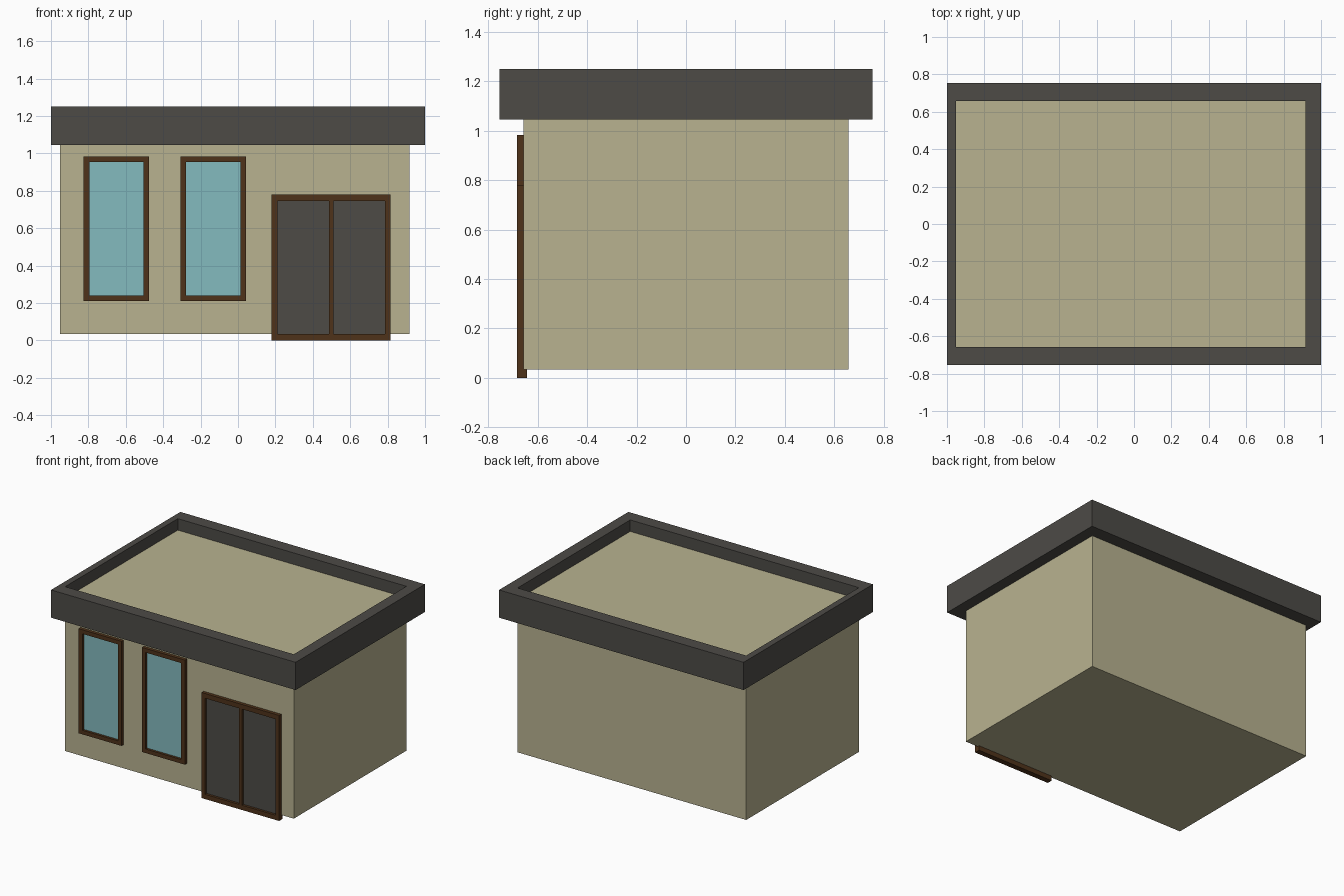
import bpy, bmesh

if "Cube" in bpy.data.objects:
    bpy.data.objects.remove(bpy.data.objects["Cube"])


def material(name, rgb):
    # sRGB 0-255 to linear
    m = bpy.data.materials.new(name)
    m.diffuse_color = [(c / 255) ** 2.2 for c in rgb] + [1]
    m.use_nodes = True
    m.node_tree.nodes["Principled BSDF"].inputs["Base Color"].default_value = m.diffuse_color
    return m


PLASTER = material("plaster", (183, 177, 143))
DARK = material("dark_grey", (78, 76, 72))
WOOD = material("brown_wood", (80, 54, 32))
GLASS = material("blue_glass", (131, 185, 189))


def finish(name, bm, mat):
    bmesh.ops.recalc_face_normals(bm, faces=bm.faces)
    mesh = bpy.data.meshes.new(name)
    bm.to_mesh(mesh)
    bm.free()
    mesh.materials.append(mat)
    obj = bpy.data.objects.new(name, mesh)
    bpy.context.collection.objects.link(obj)
    return obj


def box(name, x, y, z, mat):
    bm = bmesh.new()
    bmesh.ops.create_cube(bm, size=1)
    for v in bm.verts:
        v.co = [r[0] if c < 0 else r[1] for r, c in zip((x, y, z), v.co)]
    return finish(name, bm, mat)


def ring(name, outer, inner, depth, place, mat):
    # Rectangular ring: rects are (u0, u1, v0, v1), place maps (u, v, d) to xyz
    bm = bmesh.new()
    loops = []
    for rect, d in ((outer, depth[0]), (outer, depth[1]), (inner, depth[1]), (inner, depth[0])):
        u0, u1, v0, v1 = rect
        loops.append([bm.verts.new(place(u, v, d))
                      for u, v in ((u0, v0), (u1, v0), (u1, v1), (u0, v1))])
    for k in range(4):
        a, b = loops[k], loops[(k + 1) % 4]
        for i in range(4):
            j = (i + 1) % 4
            bm.faces.new((a[i], a[j], b[j], b[i]))
    return finish(name, bm, mat)


def upright(u, v, d):
    return (u, d, v)


def flat(u, v, d):
    return (u, v, d)


# Building body with flat roof
X0, X1, Y = -0.953, 0.917, 0.658
box("walls", (X0, X1), (-Y, Y), (0.035, 1.165), PLASTER)

# Overhanging parapet around the roof
ring("roof_parapet", (-1, 1, -0.755, 0.755), (X0, X1, -Y, Y), (1.045, 1.25), flat, DARK)

# Two tall windows
FRONT, BACK, PANE = -0.683, -0.643, -0.665
for n, x in (("left", -0.825), ("right", -0.307)):
    ring(f"window_frame_{n}", (x, x + 0.35, 0.21, 0.983),
         (x + 0.03, x + 0.32, 0.24, 0.953), (FRONT, BACK), upright, WOOD)
    box(f"window_pane_{n}", (x + 0.03, x + 0.32), (PANE, BACK), (0.24, 0.953), GLASS)

# Double door: frame, centre post and two panels
ring("door_frame", (0.18, 0.815, 0, 0.78), (0.21, 0.785, 0.035, 0.745),
     (FRONT, BACK), upright, WOOD)
box("door_post", (0.486, 0.51), (FRONT, BACK), (0.035, 0.745), WOOD)
for n, x in (("left", (0.21, 0.486)), ("right", (0.51, 0.785))):
    box(f"door_panel_{n}", x, (PANE, BACK), (0.035, 0.745), DARK)
